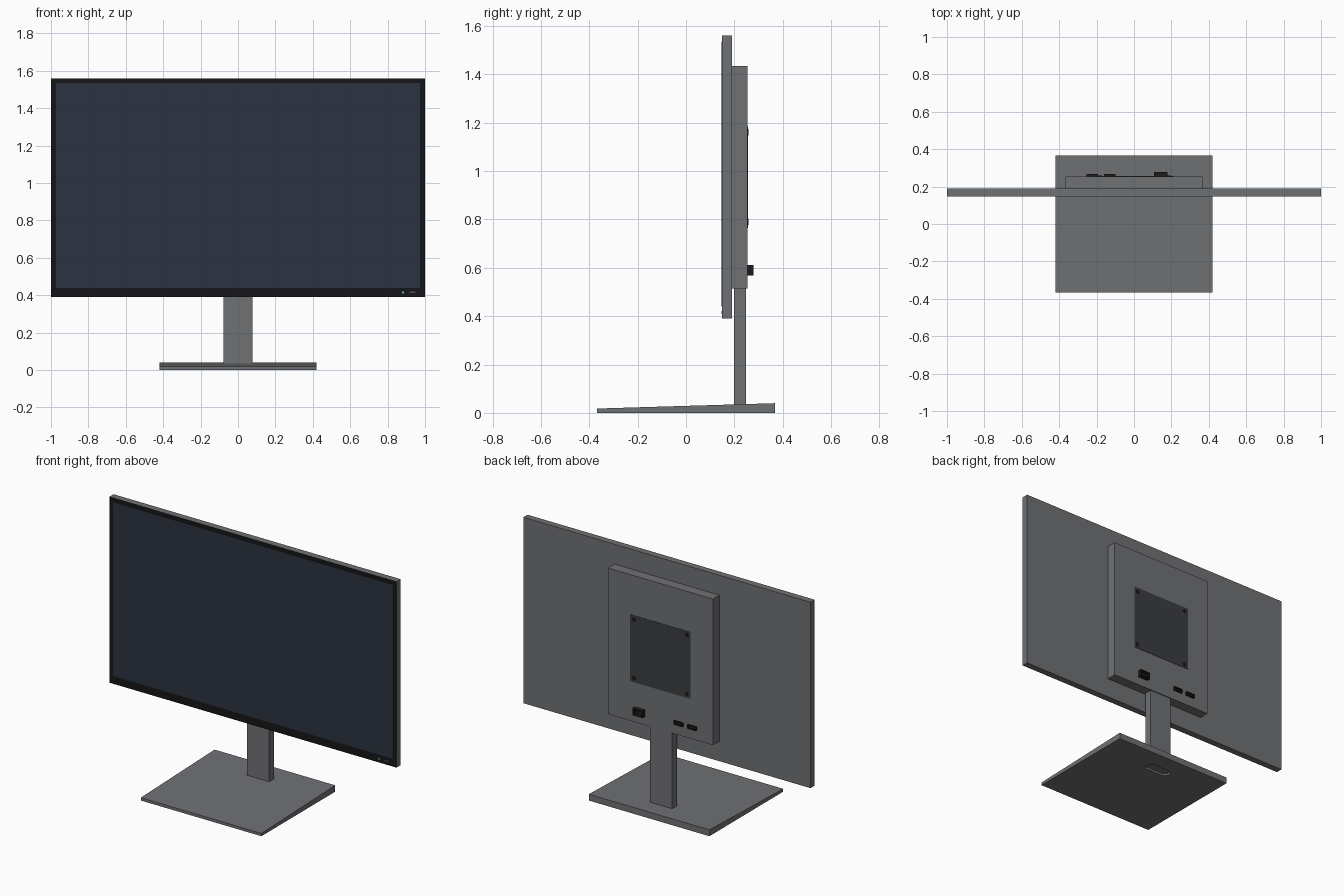
import bpy, bmesh
from mathutils import Vector

if "Cube" in bpy.data.objects:
    bpy.data.objects.remove(bpy.data.objects["Cube"])


def mat(name, r, g, b):
    m = bpy.data.materials.new(name)
    m.diffuse_color = (r, g, b, 1)
    m.use_nodes = True
    m.node_tree.nodes["Principled BSDF"].inputs["Base Color"].default_value = m.diffuse_color
    return m


BODY = mat("body_grey", 0.16, 0.165, 0.175)
BEZEL = mat("bezel_black", 0.008, 0.008, 0.009)
SCREEN = mat("screen_blue", 0.025, 0.034, 0.052)
PLATE = mat("plate_grey", 0.042, 0.046, 0.052)
DARK = mat("socket_black", 0.012, 0.012, 0.014)
GREEN = mat("led_green", 0.15, 0.6, 0.35)
BUTTON = mat("button_grey", 0.08, 0.08, 0.085)


def finish(bm, name, *mats):
    bmesh.ops.recalc_face_normals(bm, faces=bm.faces)
    me = bpy.data.meshes.new(name)
    bm.to_mesh(me)
    bm.free()
    for m in mats:
        me.materials.append(m)
    ob = bpy.data.objects.new(name, me)
    bpy.context.collection.objects.link(ob)
    return ob


def box_bm(x, y, z):
    """Box from (min, max) ranges."""
    bm = bmesh.new()
    bmesh.ops.create_cube(bm, size=1)
    for v in bm.verts:
        v.co = Vector(r[0] if c < 0 else r[1] for c, r in zip(v.co, (x, y, z)))
    return bm


def box(name, x, y, z, m=BODY):
    return finish(box_bm(x, y, z), name, m)


def socket(name, x, y, z, rim):
    """Box whose back face is inset into a hollow opening."""
    bm = box_bm(x, y, z)
    bm.normal_update()
    back = max(bm.faces, key=lambda f: f.normal.y)
    bmesh.ops.inset_region(bm, faces=[back], thickness=rim)
    hole = bmesh.ops.extrude_discrete_faces(bm, faces=[back])["faces"][0]
    for v in hole.verts:
        v.co.y -= (y[1] - y[0]) * 0.8
    return finish(bm, name, DARK)


# display panel: grey shell with a black front border
bm = box_bm((-1, 1), (0.148, 0.19), (0.39, 1.56))
bm.normal_update()
min(bm.faces, key=lambda f: f.normal.y).material_index = 1
finish(bm, "display_panel", BODY, BEZEL)
box("screen", (-0.972, 0.972), (0.146, 0.16), (0.44, 1.535), SCREEN)

# indicator light and button on the lower border
box("power_led", (0.876, 0.888), (0.146, 0.155), (0.409, 0.421), GREEN)
box("menu_button", (0.918, 0.948), (0.146, 0.155), (0.411, 0.419), BUTTON)

# rear housing with mounting plate and corner screws
box("rear_housing", (-0.365, 0.365), (0.185, 0.254), (0.515, 1.435))
box("mount_plate", (-0.21, 0.21), (0.25, 0.256), (0.765, 1.185), PLATE)
for i, (sx, sz) in enumerate([(-1, -1), (1, -1), (1, 1), (-1, 1)]):
    bpy.ops.mesh.primitive_cylinder_add(
        vertices=16, radius=0.013, depth=0.008,
        location=(sx * 0.185, 0.2545, 0.975 + sz * 0.185), rotation=(1.5708, 0, 0))
    screw = bpy.context.object
    screw.name = f"mount_screw_{i}"
    screw.data.materials.append(DARK)

# rear connectors
socket("power_socket", (0.108, 0.178), (0.252, 0.279), (0.568, 0.612), 0.009)
for i, x in enumerate((-0.224, -0.129)):
    socket(f"video_port_{i}", (x - 0.031, x + 0.031), (0.252, 0.266), (0.578, 0.602), 0.005)

# stand neck
box("stand_neck", (-0.078, 0.078), (0.199, 0.249), (0.012, 0.58))

# wedge-shaped base with a shallow slot under the neck
bm = bmesh.new()
profile = [(-0.367, 0), (0.367, 0), (0.367, 0.04), (-0.367, 0.018)]
face = bm.faces.new([bm.verts.new((-0.42, y, z)) for y, z in profile])
ext = bmesh.ops.extrude_face_region(bm, geom=[face])["geom"]
bmesh.ops.translate(bm, vec=(0.84, 0, 0),
                    verts=[g for g in ext if isinstance(g, bmesh.types.BMVert)])
base = finish(bm, "stand_base", BODY)

bm = box_bm((-0.085, 0.085), (0.19, 0.256), (-0.02, 0.014))
bmesh.ops.bevel(bm, geom=[e for e in bm.edges if abs(e.verts[0].co.z - e.verts[1].co.z) > 0.01],
                offset=0.018, segments=1, affect='EDGES')
cutter = finish(bm, "slot_cutter")
cutter.hide_render = True
cutter.hide_set(True)
mod = base.modifiers.new("slot", 'BOOLEAN')
mod.operation = 'DIFFERENCE'
mod.object = cutter
